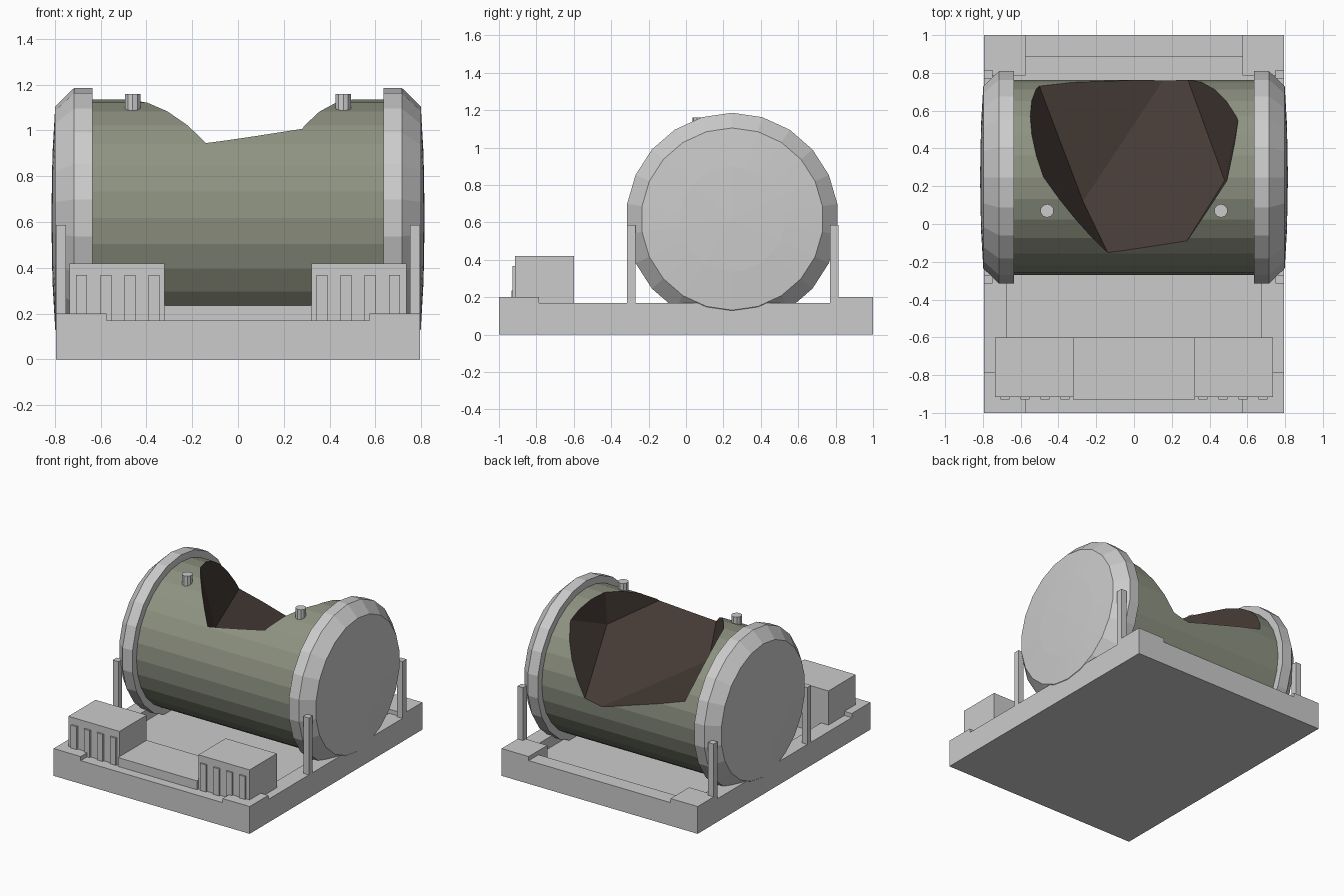
import bpy, bmesh, math
from mathutils import Vector

if "Cube" in bpy.data.objects:
    bpy.data.objects.remove(bpy.data.objects["Cube"])

CY, CZ = 0.247, 0.618   # drum axis
FLOOR = 0.09            # tray floor height


def material(name, color):
    m = bpy.data.materials.new(name)
    m.diffuse_color = (*color, 1)
    m.use_nodes = True
    m.node_tree.nodes["Principled BSDF"].inputs["Base Color"].default_value = m.diffuse_color
    return m


def finish(name, bm, mats=()):
    bmesh.ops.recalc_face_normals(bm, faces=bm.faces)
    me = bpy.data.meshes.new(name)
    bm.to_mesh(me)
    bm.free()
    for m in mats:
        me.materials.append(m)
    ob = bpy.data.objects.new(name, me)
    bpy.context.collection.objects.link(ob)
    return ob


def box(name, x0, x1, y0, y1, z0, z1):
    bm = bmesh.new()
    bmesh.ops.create_cube(bm, size=1)
    for v in bm.verts:
        v.co = Vector(((x0 + x1) / 2 + v.co.x * (x1 - x0),
                       (y0 + y1) / 2 + v.co.y * (y1 - y0),
                       (z0 + z1) / 2 + v.co.z * (z1 - z0)))
    return finish(name, bm)


def lathe_x(name, profile, sides, mats=()):
    # revolve (x, radius) points about the drum axis
    bm = bmesh.new()
    rings = []
    for x, r in profile:
        n = sides if r > 0 else 1
        rings.append([bm.verts.new((x, CY + r * math.sin(2 * math.pi * i / sides),
                                    CZ + r * math.cos(2 * math.pi * i / sides))) for i in range(n)])
    for a, b in zip(rings, rings[1:]):
        for i in range(sides):
            j = (i + 1) % sides
            if len(a) == 1:
                bm.faces.new((a[0], b[i], b[j]))
            elif len(b) == 1:
                bm.faces.new((a[i], a[j], b[0]))
            else:
                bm.faces.new((a[i], a[j], b[j], b[i]))
    if len(rings[0]) > 1:
        bm.faces.new(rings[0])
    if len(rings[-1]) > 1:
        bm.faces.new(rings[-1])
    return finish(name, bm, mats)


# Base: tray with rims and raised corners
box("base_slab", -0.795, 0.795, -1, 1, 0, FLOOR)
box("back_rim", -0.575, 0.575, 0.887, 1, FLOOR, 0.17)
box("front_rim", -0.575, 0.575, -1, -0.785, FLOOR, 0.17)
for s, side in ((-1, "left"), (1, "right")):
    def sbox(name, x0, x1, *rest):
        box(f"{side}_{name}", min(s * x0, s * x1), max(s * x0, s * x1), *rest)

    sbox("rim", 0.675, 0.795, -0.785, 0.785, FLOOR, 0.17)
    sbox("front_corner", 0.575, 0.795, -1, -0.785, FLOOR, 0.2)
    sbox("back_corner", 0.575, 0.795, 0.785, 1, FLOOR, 0.2)
    # Posts holding the drum
    sbox("front_post", 0.75, 0.795, -0.315, -0.27, 0.1, 0.587)
    sbox("back_post", 0.75, 0.795, 0.77, 0.815, 0.1, 0.587)
    # Equipment box with vent ribs
    sbox("equipment_box", 0.32, 0.735, -0.915, -0.6, FLOOR, 0.42)
    for i in range(4):
        x = 0.342 + i * 0.1055
        sbox(f"vent_rib_{i + 1}", x, x + 0.048, -0.928, -0.9, 0.15, 0.368)
    # End cap
    lathe_x(f"{side}_end_cap", [(s * x, r) for x, r in (
        (0.635, 0), (0.635, 0.568), (0.715, 0.568), (0.798, 0.487), (0.81, 0.28), (0.815, 0))], 22)
    # Filler plug
    bm = bmesh.new()
    bmesh.ops.create_cone(bm, cap_ends=True, segments=10, radius1=0.036, radius2=0.036, depth=0.09)
    bmesh.ops.translate(bm, verts=bm.verts, vec=(s * 0.46, 0.07, 1.115))
    finish(f"{side}_plug", bm)
box("middle_step", -0.32, 0.32, -0.932, -0.6, FLOOR, 0.235)

# Drum body with a jagged hole
olive = material("olive", (0.27, 0.29, 0.22))
brown = material("charred_brown", (0.058, 0.042, 0.035))
drum = lathe_x("drum", [(-0.66, 0.516), (0.66, 0.516)], 28, (olive, brown))

bm = bmesh.new()
for p in ((-0.27, 0.12, 0.796), (0.48, 0.23, 0.9), (0.239, 0.89, 0.545),
          (-0.088, -0.258, 1.003), (0.2, -0.218, 1.05), (-0.576, 0.926, 0.788),
          (-0.564, 0.302, 1.268), (-0.545, 0.6, 1.05), (0.58, 0.68, 1.09), (0.5, 0.23, 1.3),
          (0.58, 0.6, 1.3), (-0.14, -0.16, 1.3), (0.28, -0.1, 1.3),
          (-0.5, 1.0, 1.3), (0.5, 1.0, 1.3)):
    bm.verts.new(p)
bmesh.ops.convex_hull(bm, input=bm.verts)
loose = [v for v in bm.verts if not v.link_faces]
bmesh.ops.delete(bm, geom=loose, context='VERTS')
for f in bm.faces:
    f.material_index = 1
cutter = finish("hole_cutter", bm, (olive, brown))

mod = drum.modifiers.new("hole", 'BOOLEAN')
mod.operation = 'DIFFERENCE'
mod.solver = 'EXACT'
mod.object = cutter
bpy.context.view_layer.objects.active = drum
drum.select_set(True)
bpy.ops.object.modifier_apply(modifier=mod.name)
bpy.data.objects.remove(cutter)
